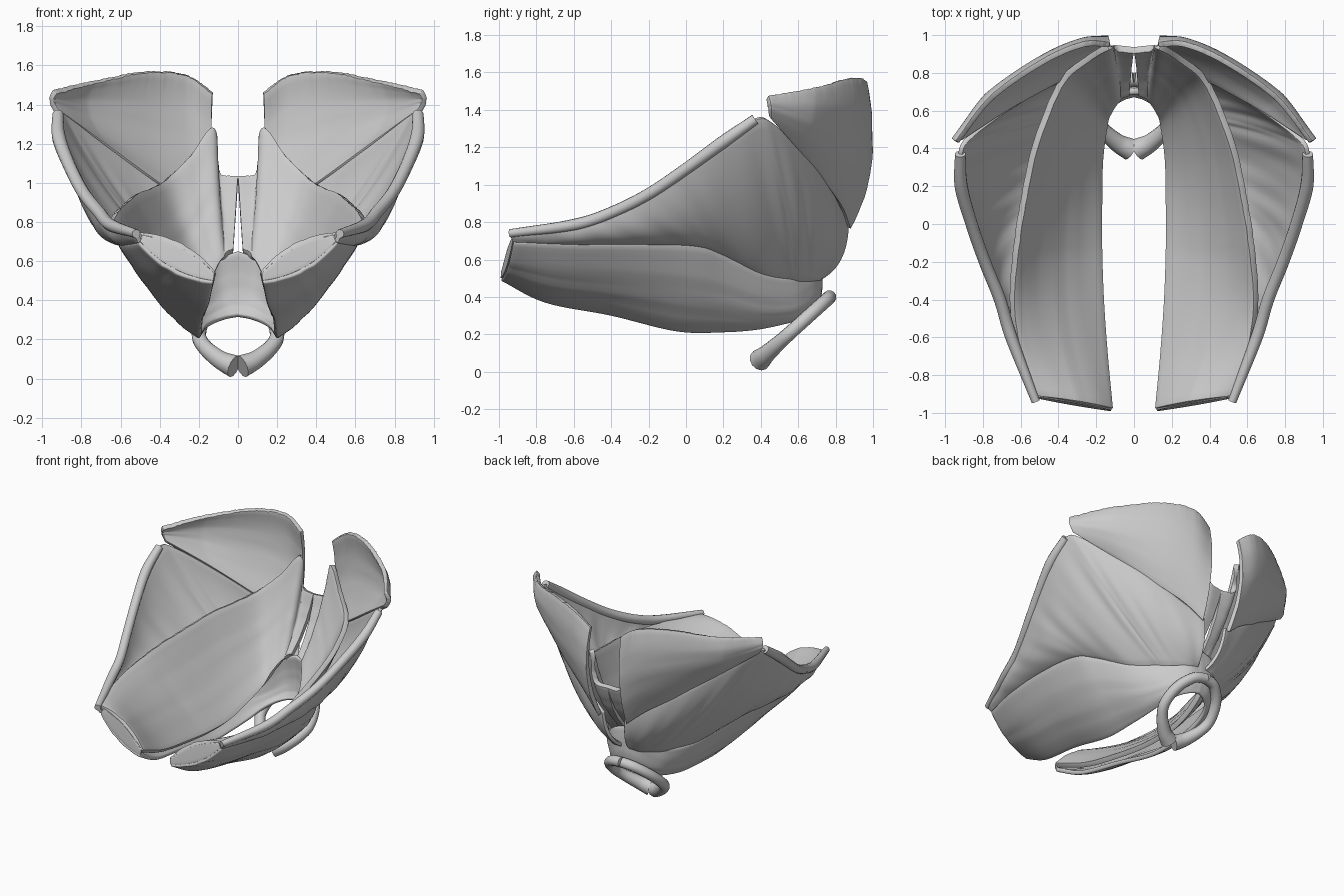
import bpy, math, random
from mathutils import Vector

if "Cube" in bpy.data.objects:
    bpy.data.objects.remove(bpy.data.objects["Cube"])
random.seed(4)


def spline(pts, t):
    # Catmull-Rom point at t in 0..1
    n = len(pts) - 1
    i = min(int(t * n), n - 1)
    u = t * n - i
    b, c = Vector(pts[i]), Vector(pts[i + 1])
    a = Vector(pts[i - 1]) if i > 0 else 2 * b - c
    d = Vector(pts[i + 2]) if i + 2 <= n else 2 * c - b
    return 0.5 * (2 * b + (c - a) * u + (2 * a - 5 * b + 4 * c - d) * u * u
                  + (3 * b - a - 3 * c + d) * u ** 3)


def bow(a, b, v, k):
    # point between two edge points, bowed away from the basin centre by k
    mid = (a + b) / 2
    out = (mid - Vector((0, min(mid.y, 0.3), 1.2))).normalized()
    return a.lerp(b, v) + out * (4 * v * (1 - v) * k)


def finish(ob, thickness=0):
    m = ob.modifiers.new("mirror", 'MIRROR')
    m.merge_threshold = 0.002
    if thickness:
        s = ob.modifiers.new("thick", 'SOLIDIFY')
        s.thickness, s.offset = thickness, 0
        b = ob.modifiers.new("round_edges", 'BEVEL')
        b.width, b.segments, b.angle_limit = thickness * 0.35, 2, math.radians(50)
        bpy.context.view_layer.objects.active = ob
        ob.select_set(True)
        bpy.ops.object.shade_smooth_by_angle(angle=math.radians(50))
        ob.select_set(False)


def sheet(name, top, bottom, bulge, start_bulge, thickness,
          along=0.0, across=0.0, fray=0.0, nu=72, nv=16):
    # muscle sheet lofted between two edges, with faint fibres and a frayed top
    verts, faces = [], []
    for i in range(nu + 1):
        t = i / nu
        a, b = spline(top, t), spline(bottom, t)
        k = start_bulge + (bulge - start_bulge) * min(1, 4 * t)
        f = random.uniform(-fray, fray) if 0 < i < nu else 0
        for j in range(nv + 1):
            v = j / nv
            r = across * (math.sin(t * 61 + 2 * v) + 0.6 * math.sin(t * 97 - 3 * v))
            r += along * (math.sin(v * 23 + 4 * t) + 0.6 * math.sin(v * 37 - 7 * t))
            verts.append(bow(a, b, v, k + r) + (a - b).normalized() * f * max(0, 1 - 4 * v))
    for i in range(nu):
        for j in range(nv):
            q = i * (nv + 1) + j
            faces.append((q, q + 1, q + nv + 2, q + nv + 1))
    me = bpy.data.meshes.new(name)
    me.from_pydata([tuple(v) for v in verts], [], faces)
    ob = bpy.data.objects.new(name, me)
    bpy.context.collection.objects.link(ob)
    finish(ob, thickness)


def cord(name, pts, radii, depth):
    # tapered round cord
    cu = bpy.data.curves.new(name, 'CURVE')
    cu.dimensions, cu.bevel_depth, cu.bevel_resolution = '3D', depth, 4
    cu.use_fill_caps = True
    sp = cu.splines.new('POLY')
    n = 40
    sp.points.add(n)
    for i in range(n + 1):
        t = i / n
        sp.points[i].co = (*spline(pts, t), 1)
        f = t * (len(radii) - 1)
        k = min(int(f), len(radii) - 2)
        sp.points[i].radius = radii[k] + (radii[k + 1] - radii[k]) * (f - k)
    sp.use_smooth = True
    ob = bpy.data.objects.new(name, cu)
    bpy.context.collection.objects.link(ob)
    finish(ob)


rim = [(.52, -.94, .74), (.65, -.6, .785), (.71, -.4, .85), (.79, -.2, .95),
       (.86, 0, 1.085), (.915, .2, 1.23), (.92, .37, 1.35)]
seam = [(.5, -.92, .70), (.58, -.6, .69), (.6, -.25, .69), (.57, .05, .68),
        (.5, .2, .63), (.38, .4, .53), (.27, .55, .50)]

# Side wall fanning from the rim to the tail
sheet("side_wall", rim + [(.87, .46, 1.33), (.67, .61, 1.18), (.42, .75, 1.0), (.09, .86, .79)],
      seam + [(.23, .60, .49), (.18, .65, .49), (.1, .70, .49), (.03, .71, .50)],
      .055, .0, .025, across=.003)

# Lower sling, a U round the opening
sheet("lower_sling", seam + [(.2, .62, .53), (.11, .69, .61), (0, .70, .65)],
      [(.125, -.985, .50), (.15, -.75, .38), (.18, -.4, .31), (.19, -.05, .225),
       (.19, .2, .22), (.18, .38, .235), (.16, .52, .265), (.12, .61, .29),
       (.06, .66, .31), (0, .68, .32)], .05, .045, .03, along=.002)

# Inner sheet lining the basin, with its raised upper edge
sheet("inner_sheet",
      [(.51, -.91, .73), (.61, -.65, .755), (.645, -.4, .79), (.62, -.1, .85),
       (.58, .15, .89), (.52, .42, .94), (.39, .74, 1.0), (.25, .87, 1.13),
       (.135, .94, 1.28), (.12, .935, 1.12), (.09, .93, 1.04), (0, .92, 1.03)],
      [(.125, -.98, .53), (.15, -.7, .42), (.17, -.4, .36), (.18, -.1, .32),
       (.18, .15, .32), (.175, .35, .37), (.15, .52, .45), (.12, .60, .54),
       (.09, .65, .60), (.07, .67, .62), (.05, .68, .64), (.025, .69, .65)],
      .03, -.05, .035, along=.0015, fray=.002)

# Cut front end joining the inner sheet to the sling
low, high = [(Vector(a), Vector(b)) for a, b in (
    ((.5, -.92, .70), (.125, -.985, .50)), ((.51, -.91, .73), (.125, -.98, .53)))]
sheet("front_end", [bow(*high, i / 6, -.045) for i in range(7)],
      [bow(*low, i / 6, .04) for i in range(7)], -.02, -.02, .012, nu=30, nv=8)

# Upper back panel on each side
sheet("upper_back_panel",
      [(.935, .435, 1.465), (.75, .67, 1.51), (.48, .86, 1.565), (.27, .95, 1.55), (.13, .95, 1.46)],
      [(.92, .45, 1.36), (.67, .61, 1.18), (.42, .75, 1.0), (.24, .83, .88), (.11, .87, .77)],
      .07, .025, .03, along=.0015, fray=.003)

# Tendon rim along the upper edge
cord("tendon_rim", rim, [.7, 1, 1, 1, 1, 1.1, .9], .032)

# Tilted ring below the opening
ring = [(.02, .06), (.09, .15), (.17, .33), (.2, .5), (.17, .74), (.09, .92), (0, .97)]
cord("lower_ring", [(x, .37 + .41 * s, .04 + .37 * s) for x, s in ring],
     [1.6, 1.3, 1.05, 1, 1, 1, 1], .037)
